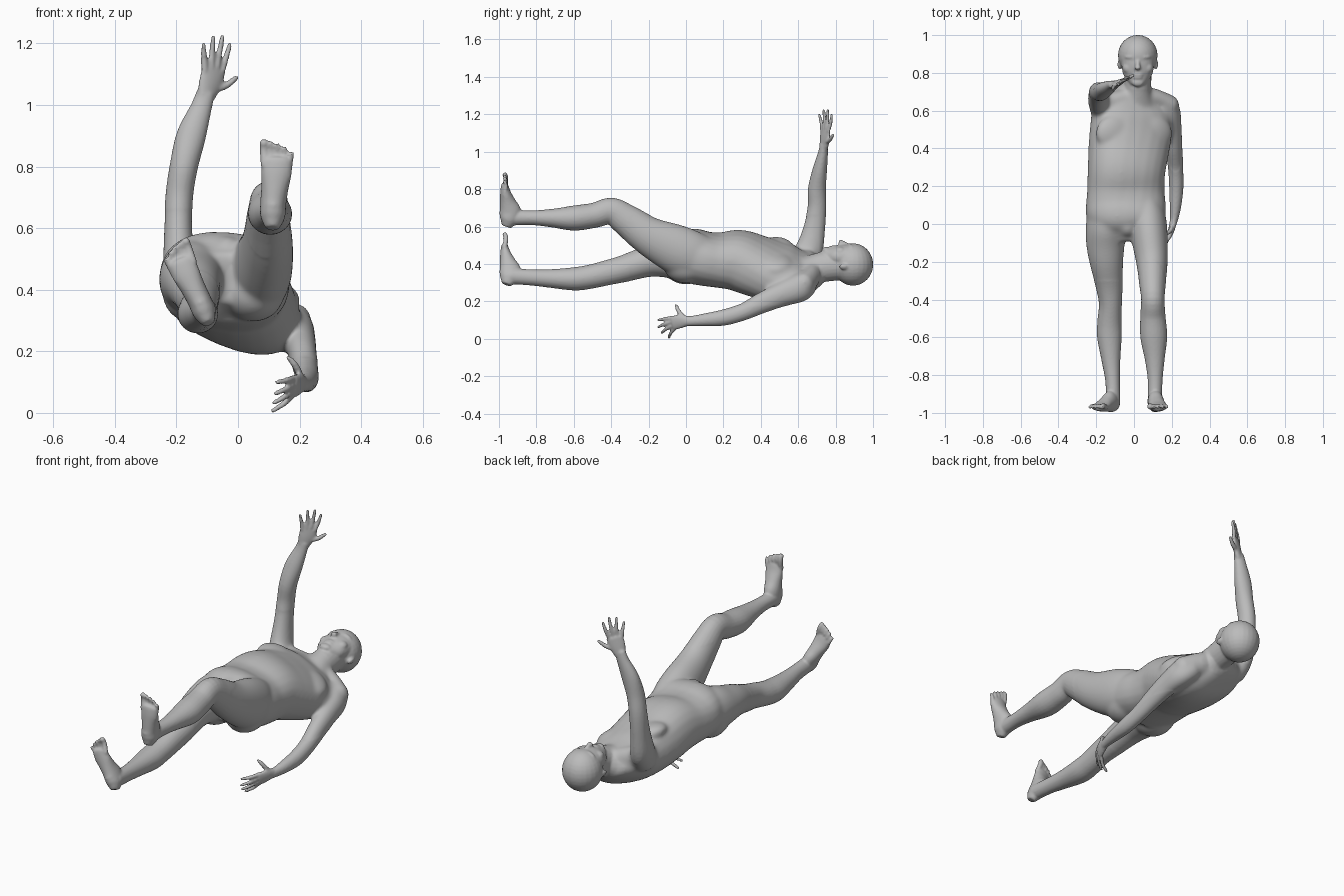
import bpy, bmesh, math
from mathutils import Vector, Matrix

cube = bpy.data.objects.get("Cube")
if cube:
    bpy.data.objects.remove(cube, do_unlink=True)

bm = bmesh.new()
SEG = 24


def spline(pts, steps):
    """Catmull-Rom through rows of x, y, z, radius a, radius b, roll."""
    rows = [list(p) + [0] * (6 - len(p)) for p in pts]
    rows = [rows[0]] + rows + [rows[-1]]
    out = []
    for p0, p1, p2, p3 in zip(rows, rows[1:], rows[2:], rows[3:]):
        for i in range(steps):
            t = i / steps
            out.append([0.5 * (2 * b + (c - a) * t + (2 * a - 5 * b + 4 * c - d) * t * t
                               + (3 * b - a - 3 * c + d) * t ** 3)
                        for a, b, c, d in zip(p0, p1, p2, p3)])
    return out + [rows[-1]]


def loft(pts, ref=(1, 0, 0), steps=5, power=1.0):
    """Closed tube of elliptical rings with rounded ends; power below 1 squares the rings."""
    rows = spline(pts, steps)
    pos = [Vector(r[:3]) for r in rows]
    n = len(rows)
    rings = []
    for i, (x, y, z, a, b, roll) in enumerate(rows):
        t = (pos[min(i + 1, n - 1)] - pos[max(i - 1, 0)]).normalized()
        side = Vector(ref)
        side = (side - t * side.dot(t)).normalized()
        side = Matrix.Rotation(math.radians(roll), 3, t) @ side
        up = t.cross(side)
        cap = t * min(a, b) * 0.55
        if i == 0:
            rings.append((pos[i] - cap, side * a * 0.7, up * b * 0.7))
        rings.append((pos[i], side * a, up * b))
        if i == n - 1:
            rings.append((pos[i] + cap, side * a * 0.7, up * b * 0.7))
    circle = []
    for k in range(SEG):
        c, s = math.cos(2 * math.pi * k / SEG), math.sin(2 * math.pi * k / SEG)
        circle.append((math.copysign(abs(c) ** power, c), math.copysign(abs(s) ** power, s)))
    loops = [[bm.verts.new(p + s * cx + u * cy) for cx, cy in circle] for p, s, u in rings]
    for l0, l1 in zip(loops, loops[1:]):
        for k in range(SEG):
            j = (k + 1) % SEG
            bm.faces.new((l0[k], l0[j], l1[j], l1[k]))
    bm.faces.new(loops[0][::-1])
    bm.faces.new(loops[-1])


def blob(center, radii, roll=0):
    """Ellipsoid turned about the body's long axis."""
    m = (Matrix.Translation(center) @ Matrix.Rotation(math.radians(roll), 4, 'Y')
         @ Matrix.Diagonal((*radii, 1)))
    bmesh.ops.create_uvsphere(bm, u_segments=24, v_segments=16, radius=1, matrix=m)


def finger(base, tip, bend=(0, 0, 0), r=0.0105):
    a, b = Vector(base), Vector(tip)
    mid = (a + b) / 2 + Vector(bend)
    loft([(*a, r, r), (*mid, r * 0.95, r * 0.95), (*b, r * 0.72, r * 0.72)], ref=(0.6, 0.5, 0.62))


# Torso, rolled so that the left shoulder sits lower
loft([(-0.04, -0.025, 0.44, 0.15, 0.115, 2),
      (-0.045, 0.03, 0.442, 0.205, 0.147, 4),
      (-0.043, 0.1, 0.428, 0.212, 0.143, 7),
      (-0.043, 0.18, 0.42, 0.206, 0.143, 11),
      (-0.04, 0.28, 0.418, 0.206, 0.158, 15),
      (-0.03, 0.38, 0.388, 0.215, 0.153, 19),
      (-0.018, 0.48, 0.358, 0.223, 0.143, 23),
      (-0.008, 0.57, 0.342, 0.222, 0.128, 24),
      (0.0, 0.645, 0.348, 0.178, 0.098, 22),
      (0.015, 0.70, 0.365, 0.10, 0.078, 12)], power=0.86)
# Chest, groin and buttocks
blob((-0.095, 0.48, 0.480), (0.115, 0.10, 0.052), 23)
blob((0.095, 0.48, 0.400), (0.115, 0.10, 0.052), 23)
blob((-0.035, -0.01, 0.52), (0.05, 0.06, 0.055))
blob((-0.14, 0.0, 0.385), (0.105, 0.12, 0.095))
blob((0.05, 0.0, 0.388), (0.10, 0.12, 0.092))
# Shoulder slopes
loft([(0.03, 0.68, 0.365, 0.05, 0.06), (0.11, 0.665, 0.325, 0.050, 0.064),
      (0.19, 0.625, 0.285, 0.057, 0.067)], ref=(0, 1, 0))
loft([(0.0, 0.675, 0.375, 0.05, 0.06), (-0.08, 0.665, 0.40, 0.045, 0.06),
      (-0.16, 0.64, 0.425, 0.05, 0.06)], ref=(0, 1, 0))

# Neck and head
loft([(0.01, 0.64, 0.365, 0.10, 0.075), (0.017, 0.71, 0.38, 0.076, 0.080),
      (0.02, 0.77, 0.39, 0.072, 0.082), (0.02, 0.85, 0.40, 0.074, 0.084)])
blob((0.02, 0.893, 0.397), (0.105, 0.108, 0.113))
loft([(0.02, 0.90, 0.435, 0.088, 0.07), (0.02, 0.84, 0.437, 0.086, 0.068),
      (0.02, 0.79, 0.442, 0.076, 0.056), (0.02, 0.758, 0.452, 0.052, 0.040)])
blob((0.02, 0.750, 0.474), (0.032, 0.024, 0.018))
# Nose, lips, brow, eyes and ears
loft([(0.02, 0.868, 0.500, 0.011, 0.009), (0.02, 0.842, 0.511, 0.012, 0.012),
      (0.02, 0.824, 0.517, 0.017, 0.013)], steps=4)
blob((0.02, 0.791, 0.489), (0.028, 0.011, 0.011))
blob((0.02, 0.776, 0.487), (0.024, 0.010, 0.011))
for s in (-1, 1):
    blob((0.02 + s * 0.036, 0.884, 0.485), (0.036, 0.013, 0.020), s * 18)
    blob((0.02 + s * 0.036, 0.862, 0.486), (0.017, 0.011, 0.011))
    blob((0.02 + s * 0.046, 0.826, 0.466), (0.034, 0.032, 0.026))
    blob((0.02 + s * 0.095, 0.845, 0.385), (0.012, 0.026, 0.017), s * 25)

# Left leg, bent at the knee
loft([(0.06, 0.09, 0.43, 0.09, 0.12), (0.071, 0.02, 0.45, 0.10, 0.132),
      (0.082, -0.07, 0.487, 0.097, 0.130),
      (0.095, -0.2, 0.55, 0.084, 0.105), (0.098, -0.32, 0.635, 0.070, 0.085),
      (0.10, -0.40, 0.682, 0.062, 0.072), (0.10, -0.49, 0.660, 0.067, 0.067),
      (0.105, -0.60, 0.645, 0.071, 0.067), (0.11, -0.72, 0.645, 0.052, 0.049),
      (0.112, -0.83, 0.647, 0.039, 0.039), (0.11, -0.94, 0.648, 0.038, 0.043)])
# Right leg, nearly straight
loft([(-0.14, 0.10, 0.435, 0.10, 0.125), (-0.15, -0.02, 0.435, 0.106, 0.125),
      (-0.151, -0.11, 0.428, 0.102, 0.103),
      (-0.146, -0.2, 0.415, 0.09, 0.086), (-0.132, -0.32, 0.378, 0.073, 0.073),
      (-0.125, -0.42, 0.353, 0.061, 0.067), (-0.13, -0.52, 0.33, 0.064, 0.064),
      (-0.13, -0.60, 0.32, 0.065, 0.062), (-0.122, -0.72, 0.322, 0.05, 0.050),
      (-0.113, -0.83, 0.328, 0.039, 0.043), (-0.11, -0.94, 0.335, 0.038, 0.043)])


def foot(heel, along, outer, width):
    """Foot running from the heel to the toes, sole facing -y."""
    heel, along, outer = Vector(heel), Vector(along).normalized(), Vector(outer).normalized()

    def at(d, s, y):
        p = heel + along * d + outer * s * width
        return (p.x, y, p.z)
    loft([(*at(d, s, y), a * width, b) for d, s, y, a, b in (
        (0.015, 0, -0.955, 0.033, 0.036), (0.04, 0, -0.947, 0.044, 0.050),
        (0.08, 0, -0.940, 0.046, 0.058), (0.13, 0.004, -0.953, 0.048, 0.043),
        (0.18, 0.008, -0.965, 0.054, 0.029), (0.222, 0.008, -0.970, 0.052, 0.019))], ref=outer)
    for i, tip in enumerate((0.283, 0.280, 0.274, 0.264, 0.248)):
        s = -0.038 + i * 0.0235
        r = 0.0135 if i == 0 else 0.0095
        loft([(*at(tip - 0.08, s * 0.9, -0.971), r, r), (*at(tip - 0.03, s, -0.962), r, r),
              (*at(tip - 0.004, s * 1.04, -0.970), r, r)], ref=outer, steps=3)


foot((0.112, 0, 0.60), (0.03, 0, 1), (1, 0, -0.03), 0.92)
foot((-0.094, 0, 0.29), (-0.385, 0, 0.923), (-0.923, 0, -0.385), 0.84)

# Left arm, hanging low beside the body
loft([(0.14, 0.63, 0.300, 0.065, 0.078), (0.182, 0.60, 0.270, 0.063, 0.078),
      (0.20, 0.50, 0.233, 0.053, 0.065), (0.211, 0.40, 0.19, 0.046, 0.056),
      (0.22, 0.30, 0.142, 0.040, 0.046), (0.224, 0.20, 0.113, 0.038, 0.043),
      (0.22, 0.10, 0.101, 0.031, 0.034), (0.213, 0.03, 0.095, 0.022, 0.027),
      (0.205, 0.0, 0.095, 0.019, 0.028)])
loft([(0.21, 0.015, 0.095, 0.026, 0.018), (0.198, -0.03, 0.092, 0.037, 0.016),
      (0.182, -0.07, 0.085, 0.039, 0.012)], ref=(0.2, 0, 1))
for base, tip in (((0.185, -0.065, 0.114), (0.125, -0.149, 0.099)),
                  ((0.182, -0.07, 0.094), (0.120, -0.148, 0.062)),
                  ((0.178, -0.068, 0.073), (0.115, -0.130, 0.032)),
                  ((0.176, -0.058, 0.056), (0.112, -0.092, 0.006))):
    finger(base, tip, (0.006, -0.006, 0))
finger((0.205, -0.01, 0.112), (0.16, -0.055, 0.187), (0.006, -0.008, 0), 0.012)

# Right arm, reaching straight up
loft([(-0.165, 0.61, 0.40, 0.068, 0.075), (-0.187, 0.655, 0.47, 0.057, 0.075),
      (-0.194, 0.683, 0.58, 0.047, 0.060), (-0.191, 0.70, 0.70, 0.045, 0.050),
      (-0.176, 0.70, 0.80, 0.046, 0.048), (-0.152, 0.715, 0.90, 0.048, 0.039),
      (-0.12, 0.732, 0.99, 0.035, 0.027), (-0.105, 0.737, 1.04, 0.030, 0.021)])
loft([(-0.107, 0.736, 1.02, 0.030, 0.020), (-0.09, 0.742, 1.07, 0.043, 0.017),
      (-0.078, 0.747, 1.115, 0.045, 0.012)], ref=(0.85, 0.5, 0))
for base, tip in (((-0.109, 0.727, 1.112), (-0.112, 0.712, 1.198)),
                  ((-0.088, 0.738, 1.12), (-0.080, 0.736, 1.222)),
                  ((-0.07, 0.748, 1.12), (-0.050, 0.758, 1.224)),
                  ((-0.052, 0.76, 1.11), (-0.026, 0.779, 1.198))):
    finger(base, tip, (0, 0.004, 0))
finger((-0.075, 0.752, 1.05), (-0.004, 0.787, 1.09), (0.002, 0.0, -0.006), 0.012)

# Fuse the parts into one smooth skin
bmesh.ops.recalc_face_normals(bm, faces=bm.faces)
mesh = bpy.data.meshes.new("human_body")
bm.to_mesh(mesh)
bm.free()
body = bpy.data.objects.new("human_body", mesh)
bpy.context.scene.collection.objects.link(body)

mat = bpy.data.materials.new("plain grey")
mat.use_nodes = True
grey = (0.5, 0.5, 0.5, 1)
mat.diffuse_color = grey
mat.node_tree.nodes["Principled BSDF"].inputs["Base Color"].default_value = grey
mesh.materials.append(mat)

for o in bpy.context.selected_objects:
    o.select_set(False)
body.select_set(True)
bpy.context.view_layer.objects.active = body
remesh = body.modifiers.new("fuse", 'REMESH')
remesh.mode = 'VOXEL'
remesh.voxel_size = 0.006
bpy.ops.object.modifier_apply(modifier="fuse")

# Blend the trunk's muscles strongly, the rest lightly
trunk = body.vertex_groups.new(name="trunk")
trunk.add([v.index for v in body.data.vertices
           if -0.3 < v.co.y < 0.71 and 0.18 < v.co.z < 0.66], 1.0, 'REPLACE')
for name, group, count in (("blend", "trunk", 50), ("relax", "", 4)):
    smooth = body.modifiers.new(name, 'SMOOTH')
    smooth.vertex_group = group
    smooth.factor = 0.5
    smooth.iterations = count
    bpy.ops.object.modifier_apply(modifier=name)
bpy.ops.object.shade_smooth()
